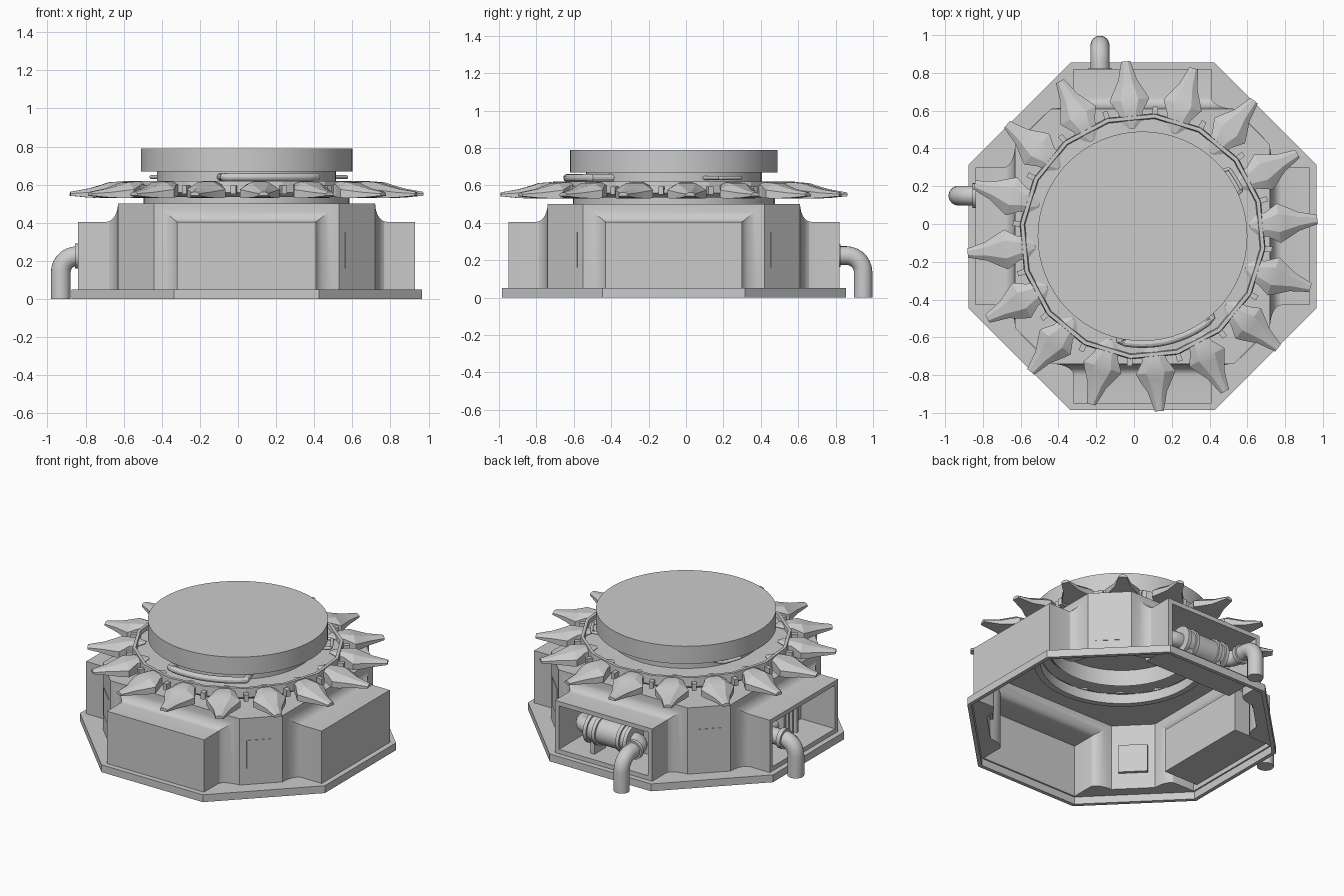
import bpy, bmesh, math
from mathutils import Vector, Matrix

if "Cube" in bpy.data.objects:
    bpy.data.objects.remove(bpy.data.objects["Cube"])

CX, CY = 0.045, -0.065          # turret axis; all parts are built around it
ROT = {"front": 0, "right": 90, "back": 180, "left": 270}


def finish(bm, name, rot=0.0):
    bmesh.ops.remove_doubles(bm, verts=bm.verts, dist=1e-5)
    bmesh.ops.recalc_face_normals(bm, faces=bm.faces)
    me = bpy.data.meshes.new(name)
    bm.to_mesh(me)
    bm.free()
    ob = bpy.data.objects.new(name, me)
    ob.location = (CX, CY, 0)
    ob.rotation_euler.z = math.radians(rot)
    bpy.context.collection.objects.link(ob)
    return ob


def loft(bm, rings, closed=True, caps=(True, True)):
    vs = [[bm.verts.new(p) for p in r] for r in rings]
    n = len(rings[0])
    for a, b in zip(vs, vs[1:]):
        for i in range(n if closed else n - 1):
            j = (i + 1) % n
            bm.faces.new((a[i], a[j], b[j], b[i]))
    if caps[0]:
        bm.faces.new(vs[0])
    if caps[1]:
        bm.faces.new(vs[-1])


def circle(r, z, n, off=0.0):
    return [(r * math.cos(2 * math.pi * (i + off) / n), r * math.sin(2 * math.pi * (i + off) / n), z) for i in range(n)]


def lathe(name, prof, n, off=0.0, caps=(False, False), rot=0.0):
    bm = bmesh.new()
    loft(bm, [circle(r, z, n, off) for r, z in prof], True, caps)
    return finish(bm, name, rot)


def sheet(name, outer, inner):
    bm = bmesh.new()
    for loop in (outer, inner):
        vs = [bm.verts.new(p) for p in loop]
        for i, v in enumerate(vs):
            bm.edges.new((v, vs[(i + 1) % len(vs)]))
    bmesh.ops.triangle_fill(bm, use_beauty=True, edges=bm.edges[:], normal=(0, 0, 1))
    return finish(bm, name)


def box(name, lo, hi, rot=0.0):
    bm = bmesh.new()
    c = [(a + b) / 2 for a, b in zip(lo, hi)]
    s = [b - a for a, b in zip(lo, hi)]
    bmesh.ops.create_cube(bm, size=1, matrix=Matrix.Translation(c) @ Matrix.Diagonal((*s, 1)))
    return finish(bm, name, rot)


def rod(name, a, b, r, rot=0.0, n=24):
    bm = bmesh.new()
    a, b = Vector(a), Vector(b)
    q = (b - a).to_track_quat('Z', 'Y').to_matrix().to_4x4()
    bmesh.ops.create_cone(bm, cap_ends=True, segments=n, radius1=r, radius2=r, depth=(b - a).length,
                          matrix=Matrix.Translation((a + b) / 2) @ q)
    return finish(bm, name, rot)


def tube(name, pts, r, bend=0.0, rot=0.0, n=20):
    # sweep a circle along a path, rounding its corners
    pts = [Vector(p) for p in pts]
    path = [pts[0]]
    for p, c, q in zip(pts, pts[1:], pts[2:]):
        if bend:
            a, b = c + (p - c).normalized() * bend, c + (q - c).normalized() * bend
            for k in range(8):
                t = k / 7 * math.pi / 2
                path.append(c + (a - c) * (1 - math.sin(t)) + (b - c) * (1 - math.cos(t)))
        else:
            path.append(c)
    path.append(pts[-1])
    rings, ref = [], None
    for i, p in enumerate(path):
        t = (path[min(i + 1, len(path) - 1)] - path[max(i - 1, 0)]).normalized()
        if ref is None:
            ref = t.orthogonal()
        ref = (ref - t * ref.dot(t)).normalized()
        s = t.cross(ref)
        rings.append([p + (ref * math.cos(2 * math.pi * k / n) + s * math.sin(2 * math.pi * k / n)) * r for k in range(n)])
    bm = bmesh.new()
    loft(bm, rings)
    return finish(bm, name, rot)


# octagonal base skirt
R = 1 / math.cos(math.pi / 8)
lathe("base_skirt", [(0.895 * R, 0.05), (0.895 * R, 0), (0.92 * R, 0), (0.92 * R, 0.05)], 8, 0.5)

# bay sections: half width, roof height, distance from axis
secs = [(0.365, 0.405, 0.885)]
for k in range(8):
    a = k / 7 * math.pi / 2
    secs.append((0.365 + 0.12 * (1 - math.cos(a)), 0.405 + 0.095 * (1 - math.cos(a)), 0.735 - 0.06 * math.sin(a)))

# four bays with flared roots, two closed and two open
for side, rot in ROT.items():
    opened = side in ("back", "left")
    bm = bmesh.new()
    loft(bm, [[(-w, -d, 0.05), (-w, -d, t), (w, -d, t), (w, -d, 0.05)] for w, t, d in secs], False, (not opened, False))
    if opened:
        def rect(w, lo, hi, d):
            return [(-w, -d, lo), (-w, -d, hi), (w, -d, hi), (w, -d, lo)]
        loft(bm, [rect(0.365, 0.05, 0.405, 0.885), rect(0.335, 0.08, 0.375, 0.885), rect(0.335, 0.08, 0.375, 0.63)],
             True, (False, True))
    finish(bm, side + "_bay", rot)

# corner columns with access plates
for i in range(4):
    bm = bmesh.new()
    loft(bm, [[(0.485, -0.675, z), (0.675, -0.485, z)] for z in (0.05, 0.5)], False, (False, False))
    finish(bm, "corner_column", i * 90)
    box("access_plate", (-0.09, -0.823, 0.16), (0.09, -0.80, 0.35), 45 + i * 90)

# ledge around the hull and deck on top of it
half = [(w, -d) for w, t, d in secs]
outline = []
for i in range(4):
    m = Matrix.Rotation(i * math.pi / 2, 3, 'Z')
    outline += [m @ Vector((x, y, 0.05)) for x, y in [(-x, y) for x, y in reversed(half)] + half]
sheet("base_ledge", circle(0.92 * R, 0.05, 8, 0.5), outline)
deck = []
for i in range(4):
    m = Matrix.Rotation(i * math.pi / 2, 3, 'Z')
    deck += [m @ Vector((x, -0.675, 0.5)) for x in (-0.485, 0.485)]
sheet("deck", deck, circle(0.54, 0.5, 48))

# turntable: bearing, polygonal collar, neck and top disc
lathe("bearing_ring", [(0.50, 0.54), (0.50, 0.47), (0.54, 0.47), (0.54, 0.54)], 48)
lathe("spike_collar", [(0.47, 0.60), (0.625, 0.595), (0.63, 0.62), (0.65, 0.62), (0.655, 0.56), (0.62, 0.535), (0.50, 0.535)],
      16, 0.5, rot=5.5)
lathe("neck", [(0.47, 0.67), (0.47, 0.59), (0.44, 0.56), (0.44, 0.67)], 48)
lathe("top_disc", [(0.555, 0.67), (0.555, 0.79)], 64, caps=(True, True))

# ring of sixteen spikes with links between them
stations = [(0.57, 0.015, 0.605, 0.60, 0.585), (0.61, 0.055, 0.61, 0.60, 0.56), (0.66, 0.065, 0.617, 0.60, 0.535),
            (0.725, 0.105, 0.612, 0.575, 0.532), (0.76, 0.088, 0.60, 0.57, 0.53),
            (0.83, 0.05, 0.58, 0.56, 0.532), (0.93, 0.024, 0.562, 0.553, 0.542)]
for i in range(16):
    bm = bmesh.new()
    loft(bm, [[(r, -w, b), (r, -w, e), (r, -w * 0.45, t), (r, w * 0.45, t), (r, w, e), (r, w, b)]
              for r, w, t, e, b in stations])
    finish(bm, "spike", 5.5 + i * 22.5)
    box("spike_link", (0.63, -0.014, 0.55), (0.69, 0.014, 0.595), 16.75 + i * 22.5)

# hoses and brackets tucked under the disc
def hose(name, a0, a1, r, rad):
    pts = []
    for k in range(21):
        a = math.radians(a0 + (a1 - a0) * k / 20)
        pts.append((r * math.cos(a), r * math.sin(a), 0.64))
    e0, e1 = Vector(pts[0]), Vector(pts[-1])
    inner = [Vector((0.46 * math.cos(math.radians(a)), 0.46 * math.sin(math.radians(a)), 0.64)) for a in (a0 - 5, a1 + 5)]
    tube(name, [inner[0]] + pts + [inner[1]], rad, n=12)

hose("front_hose", -102, -50, 0.57, 0.021)
hose("side_hose", 25, 38, 0.58, 0.01)
hose("rear_hose", 150, 165, 0.52, 0.01)

# pump in the back bay
B = ROT["back"]
rod("pump_body", (-0.16, -0.76, 0.225), (0.13, -0.76, 0.225), 0.085, B, 32)
for x in (-0.165, -0.10, 0.08, 0.135):
    rod("pump_flange", (x - 0.012, -0.76, 0.225), (x + 0.012, -0.76, 0.225), 0.097, B, 32)
tube("pump_inlet", [(-0.15, -0.76, 0.225), (-0.27, -0.76, 0.225), (-0.27, -0.62, 0.225)], 0.05, 0.07, B)
for x in (-0.13, 0.09):
    box("pump_foot", (x - 0.015, -0.82, 0.08), (x + 0.015, -0.70, 0.16), B)
tube("back_drain_pipe", [(0.12, -0.76, 0.225), (0.225, -0.76, 0.225), (0.225, -1.012, 0.225), (0.225, -1.012, 0)], 0.05, 0.09, B)
rod("back_pipe_collar", (0.225, -0.865, 0.225), (0.225, -0.89, 0.225), 0.062, B)

# valve gear in the left bay
L = ROT["left"]
tube("left_drain_pipe", [(-0.215, -0.63, 0.225), (-0.215, -0.975, 0.225), (-0.215, -0.975, 0)], 0.052, 0.085, L)
rod("left_pipe_collar", (-0.215, -0.87, 0.225), (-0.215, -0.90, 0.225), 0.066, L)
for k in range(4):
    x = -0.09 + k * 0.045
    box("valve_fin", (x, -0.80, 0.14), (x + 0.018, -0.63, 0.32), L)
rod("valve_stem", (-0.21, -0.72, 0.225), (0.10, -0.72, 0.225), 0.04, L)
box("gauge_frame", (0.14, -0.66, 0.20), (0.28, -0.63, 0.33), L)
box("gauge_face", (0.16, -0.668, 0.22), (0.26, -0.65, 0.31), L)

# smooth round surfaces, keep hard edges
bpy.ops.object.select_all(action='SELECT')
bpy.context.view_layer.objects.active = bpy.data.objects["top_disc"]
bpy.ops.object.shade_smooth_by_angle(angle=math.radians(20))
